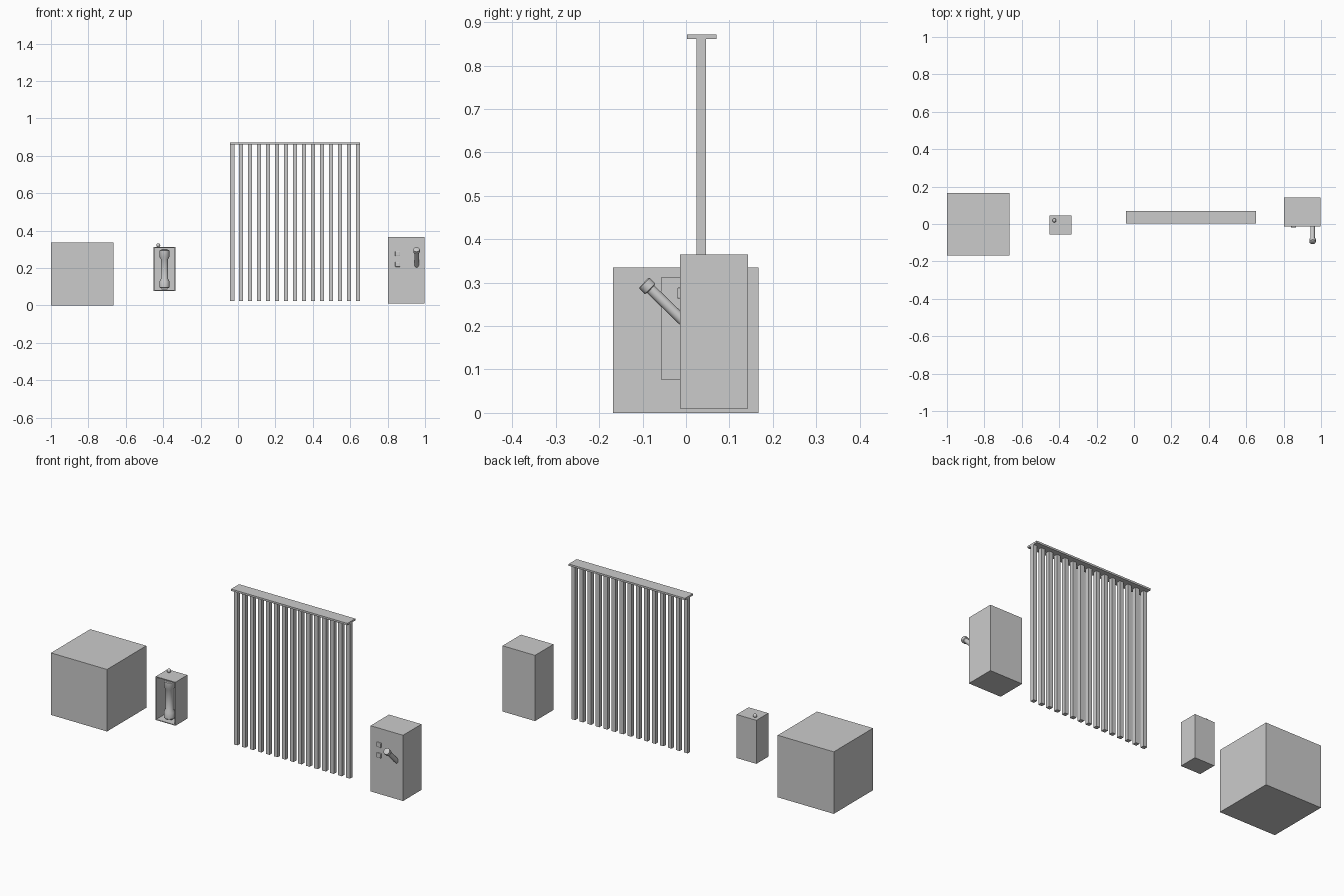
import bpy, bmesh, math
from mathutils import Vector

cube = bpy.data.objects.get("Cube")
if cube:
    bpy.data.objects.remove(cube, do_unlink=True)

grey = bpy.data.materials.new("plain grey")
grey.use_nodes = True
grey.diffuse_color = (0.6, 0.6, 0.6, 1)
grey.node_tree.nodes["Principled BSDF"].inputs["Base Color"].default_value = (0.6, 0.6, 0.6, 1)


def finish(name, bm, smooth=False):
    bmesh.ops.recalc_face_normals(bm, faces=bm.faces)
    mesh = bpy.data.meshes.new(name)
    bm.to_mesh(mesh)
    bm.free()
    mesh.materials.append(grey)
    obj = bpy.data.objects.new(name, mesh)
    bpy.context.collection.objects.link(obj)
    if smooth:
        bpy.ops.object.select_all(action='DESELECT')
        obj.select_set(True)
        bpy.context.view_layer.objects.active = obj
        bpy.ops.object.shade_smooth_by_angle(angle=math.radians(35))
    return obj


def box_mesh(lo, hi):
    bm = bmesh.new()
    bmesh.ops.create_cube(bm, size=1)
    lo, hi = Vector(lo), Vector(hi)
    bmesh.ops.scale(bm, vec=hi - lo, verts=bm.verts)
    bmesh.ops.translate(bm, vec=(lo + hi) / 2, verts=bm.verts)
    return bm


def box(name, lo, hi):
    return finish(name, box_mesh(lo, hi))


def lathe(name, profile, origin, axis=(0, 0, 1), sides=20):
    """Turn (radius, height) points around an axis through origin."""
    bm = bmesh.new()
    verts = [bm.verts.new((r, 0, h)) for r, h in profile]
    edges = [bm.edges.new(pair) for pair in zip(verts, verts[1:])]
    bmesh.ops.spin(bm, geom=verts + edges, cent=(0, 0, 0), axis=(0, 0, 1),
                   angle=math.tau, steps=sides, use_merge=True)
    bmesh.ops.remove_doubles(bm, verts=bm.verts, dist=1e-5)
    obj = finish(name, bm, smooth=True)
    obj.rotation_euler = Vector(axis).to_track_quat('Z', 'Y').to_euler()
    obj.location = origin
    return obj


# Crate with a recessed panel on every side
bm = box_mesh((-1, -0.168, 0), (-0.665, 0.167, 0.335))
bmesh.ops.inset_individual(bm, faces=bm.faces[:], thickness=0.024)
panels = [f for f in bm.faces if max(e.calc_length() for e in f.edges) < 0.3]
for face in panels:
    bmesh.ops.translate(bm, vec=-face.normal * 0.001, verts=face.verts)
    # step the panel inward with straight walls
    normal = face.normal.copy()
    new = bmesh.ops.extrude_discrete_faces(bm, faces=[face])["faces"][0]
    bmesh.ops.translate(bm, vec=-normal * 0.014, verts=new.verts)
finish("crate", bm)

# Telephone box, open at the front
bm = box_mesh((-0.452, -0.057, 0.077), (-0.334, 0.045, 0.312))
front = min(bm.faces, key=lambda f: f.calc_center_median().y)
bmesh.ops.inset_individual(bm, faces=[front], thickness=0.006)
new = bmesh.ops.extrude_discrete_faces(bm, faces=[front])["faces"][0]
bmesh.ops.translate(bm, vec=(0, 0.085, 0), verts=new.verts)
finish("phone_box", bm)

# Handset turned in one piece, with its cradle
lathe("handset", [(0, -0.102), (0.023, -0.102), (0.027, -0.098), (0.027, -0.066),
                  (0.020, -0.054), (0.020, 0.054), (0.027, 0.066),
                  (0.027, 0.098), (0.023, 0.102), (0, 0.102)],
      (-0.393, -0.024, 0.194))
box("cradle_top", (-0.409, -0.030, 0.294), (-0.377, 0.029, 0.302))
box("cradle_bottom", (-0.409, -0.030, 0.086), (-0.377, 0.029, 0.094))

# Small round knob on top of the telephone box
bm = bmesh.new()
bmesh.ops.create_uvsphere(bm, u_segments=16, v_segments=10, radius=0.0105)
bmesh.ops.translate(bm, vec=(-0.426, 0.019, 0.321), verts=bm.verts)
finish("phone_box_knob", bm, smooth=True)

# Barred gate
box("gate_top_rail", (-0.043, 0.002, 0.861), (0.652, 0.07, 0.871))
for i in range(15):
    x = -0.031 + i * 0.048
    box(f"gate_bar_{i + 1}", (x - 0.011, 0.024, 0.024), (x + 0.011, 0.046, 0.862))

# Control cabinet with two buttons
box("control_cabinet", (0.802, -0.014, 0.01), (0.996, 0.143, 0.365))
for name, z in (("upper_button", 0.276), ("lower_button", 0.219)):
    button = box(name, (0.84, -0.020, z - 0.013), (0.867, -0.010, z + 0.013))
    bevel = button.modifiers.new("soft_edges", 'BEVEL')
    bevel.width = 0.003
    bevel.segments = 2

# Slanted lever with a thicker grip end
start, end = Vector((0.955, 0.006, 0.2)), Vector((0.955, -0.097, 0.3))
length = (end - start).length
lathe("lever", [(0, 0), (0.012, 0), (0.012, length - 0.022), (0.017, length - 0.020),
                (0.017, length - 0.002), (0.014, length), (0, length)],
      start, end - start)
